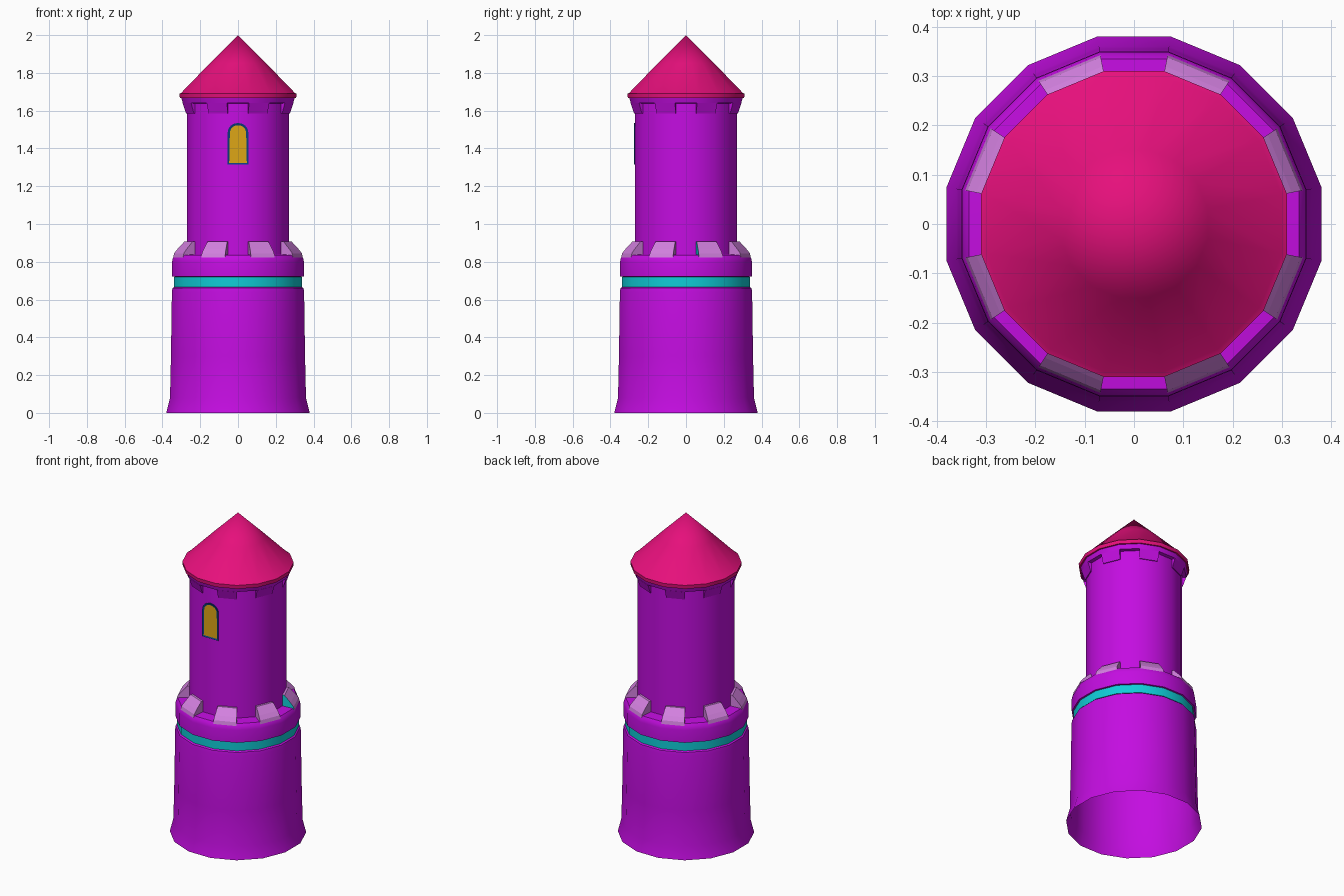
import bpy, bmesh, math
from mathutils import Matrix, Vector

SIDES = 16
STEP = 2 * math.pi / SIDES

if "Cube" in bpy.data.objects:
    bpy.data.objects.remove(bpy.data.objects["Cube"], do_unlink=True)


def material(name, r, g, b):
    m = bpy.data.materials.new(name)
    m.use_nodes = True
    m.diffuse_color = (r, g, b, 1)
    m.node_tree.nodes["Principled BSDF"].inputs["Base Color"].default_value = (r, g, b, 1)
    return m


purple = material("purple_stone", 0.55, 0.004, 0.75)
lilac = material("pale_lilac", 0.66, 0.22, 0.75)
teal = material("teal_trim", 0.005, 0.61, 0.68)
pink = material("pink_roof", 0.79, 0.005, 0.2)
blue = material("blue_frame", 0.004, 0.05, 0.22)
amber = material("amber_glass", 0.73, 0.38, 0.008)


def finish(name, bm, *mats):
    me = bpy.data.meshes.new(name)
    bm.to_mesh(me)
    bm.free()
    for m in mats:
        me.materials.append(m)
    ob = bpy.data.objects.new(name, me)
    bpy.context.scene.collection.objects.link(ob)
    return ob


def corner(apothem, index, z):
    """Corner of the sixteen-sided plan; index half-steps keep flats on the axes."""
    r = apothem / math.cos(STEP / 2)
    a = (index - 0.5) * STEP
    return Vector((r * math.cos(a), r * math.sin(a), z))


def lathe(name, profile, mat):
    """Sixteen-sided shell from (apothem, z) points listed upwards."""
    bm = bmesh.new()
    rings = []
    for a, z in profile:
        if a == 0:
            rings.append([bm.verts.new((0, 0, z))] * SIDES)
        else:
            rings.append([bm.verts.new(corner(a, i, z)) for i in range(SIDES)])
    for low, high in zip(rings, rings[1:]):
        for i in range(SIDES):
            j = (i + 1) % SIDES
            loop = dict.fromkeys((low[i], low[j], high[j], high[i]))
            bm.faces.new(list(loop)).smooth = True
    ob = finish(name, bm, mat)
    ob.data.set_sharp_from_angle(angle=math.radians(30))
    return ob


def blocks(name, profile, mats):
    """One solid block on every second side, following the plan."""
    bm = bmesh.new()
    for k in range(1, SIDES, 2):
        a = [bm.verts.new(corner(r, k, z)) for r, z in profile]
        b = [bm.verts.new(corner(r, k + 1, z)) for r, z in profile]
        end = bm.faces.new(a)
        if k == 1 and len(mats) > 1:
            end.material_index = 1
        bm.faces.new(b[::-1])
        n = len(profile)
        for i in range(n):
            j = (i + 1) % n
            bm.faces.new((a[i], b[i], b[j], a[j]))
    bmesh.ops.recalc_face_normals(bm, faces=bm.faces)
    return finish(name, bm, *mats)


# Wide lower body, trim band and parapet ring
lathe("lower_body", [(0.38, 0), (0.36, 0.08), (0.355, 0.3), (0.35, 0.64),
                     (0.347, 0.66), (0.335, 0.668)], purple)
lathe("trim_band", [(0.33, 0.665), (0.34, 0.667), (0.34, 0.72), (0.33, 0.722)], teal)
lathe("parapet_ring", [(0.33, 0.72), (0.349, 0.722), (0.349, 0.8), (0.345, 0.82),
                       (0.335, 0.835), (0.26, 0.84)], purple)

# Sloped battlements standing on the ring
blocks("battlements", [(0.262, 0.82), (0.343, 0.822), (0.338, 0.845), (0.32, 0.868),
                       (0.283, 0.908), (0.262, 0.908)], [lilac, teal])

# Slim upper tower with its corbels and collar
lathe("upper_tower", [(0.27, 0.83), (0.27, 1.65)], purple)
blocks("corbels", [(0.262, 1.585), (0.275, 1.585), (0.293, 1.64), (0.262, 1.642)], [purple])
lathe("collar", [(0.265, 1.638), (0.292, 1.64), (0.3, 1.668), (0.265, 1.67)], purple)

# Pointed roof with a thin eave
lathe("roof", [(0.26, 1.665), (0.308, 1.667), (0.31, 1.69), (0.3, 1.695),
               (0.15, 1.85), (0, 2)], pink)

# Arched window: a raised frame with recessed glass
half, sill, spring = 0.055, 1.315, 1.485
outline = [(-half, sill), (half, sill)]
outline += [(half * math.cos(t), spring + 0.05 * math.sin(t))
            for t in (math.pi * i / 8 for i in range(9))]
bm = bmesh.new()
back = bm.faces.new([bm.verts.new((x, -0.268, z)) for x, z in outline])
moved = bmesh.ops.extrude_face_region(bm, geom=[back])["geom"]
bmesh.ops.translate(bm, vec=(0, -0.008, 0),
                    verts=[v for v in moved if isinstance(v, bmesh.types.BMVert)])
glass = next(f for f in moved if isinstance(f, bmesh.types.BMFace))
bmesh.ops.recalc_face_normals(bm, faces=bm.faces)
bmesh.ops.inset_region(bm, faces=[glass], thickness=0.012, depth=-0.003)
glass.material_index = 1
finish("window", bm, blue, amber)
